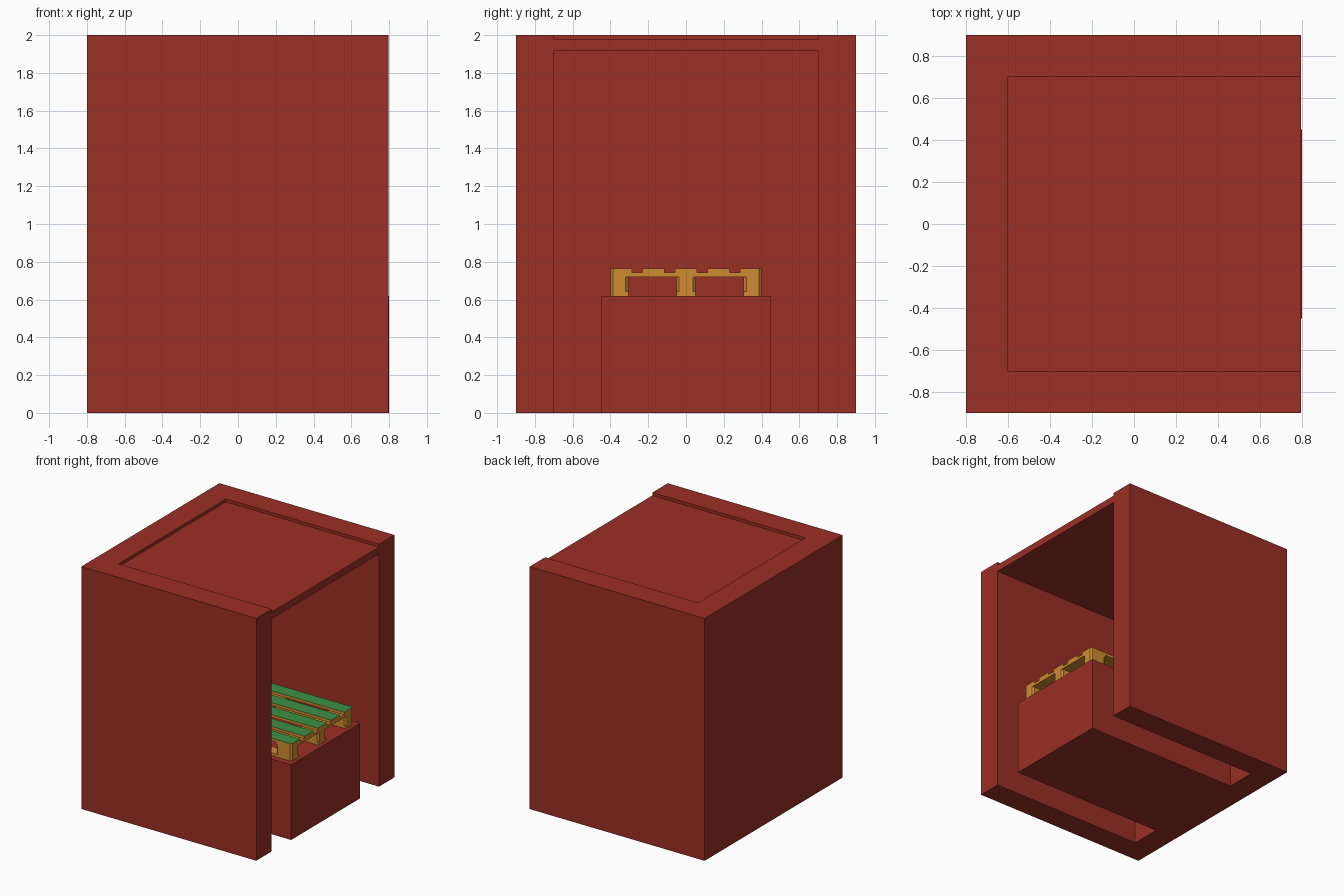
import bpy, bmesh

if "Cube" in bpy.data.objects:
    bpy.data.objects.remove(bpy.data.objects["Cube"])


def material(name, rgb):
    m = bpy.data.materials.new(name)
    m.diffuse_color = (*rgb, 1)
    m.use_nodes = True
    m.node_tree.nodes["Principled BSDF"].inputs["Base Color"].default_value = m.diffuse_color
    return m


RED = material("brick red", (0.33, 0.029, 0.019))
WOOD = material("pallet wood", (0.62, 0.26, 0.03))
GREEN = material("deck green", (0.043, 0.28, 0.06))


def prism(name, outline, z0, z1, mats):
    """Vertical prism; a second material, if given, colours the top face."""
    bm = bmesh.new()
    base = bm.faces.new([bm.verts.new((x, y, z0)) for x, y in outline])
    up = bmesh.ops.extrude_face_region(bm, geom=[base])["geom"]
    for v in up:
        if isinstance(v, bmesh.types.BMVert):
            v.co.z = z1
    bmesh.ops.recalc_face_normals(bm, faces=bm.faces)
    if len(mats) > 1:
        for f in bm.faces:
            f.material_index = int(f.normal.z > 0.9)
    me = bpy.data.meshes.new(name)
    bm.to_mesh(me)
    bm.free()
    for m in mats:
        me.materials.append(m)
    ob = bpy.data.objects.new(name, me)
    bpy.context.collection.objects.link(ob)
    return ob


def rect(x0, x1, y0, y1, cut=None, c=0.014):
    """Rectangle; cut(x, y) says which corners are chamfered by c."""
    pts = []
    for i, (x, y) in enumerate([(x0, y0), (x1, y0), (x1, y1), (x0, y1)]):
        if cut and cut(x, y):
            sx, sy = (c if x == x0 else -c), (c if y == y0 else -c)
            pair = [(x, y + sy), (x + sx, y)]
            pts += pair if i % 2 == 0 else pair[::-1]
        else:
            pts.append((x, y))
    return pts


# Booth: U-shaped walls open to +x, sunken roof, pedestal
F = 0.797
prism("booth_walls", [(-0.8, -0.9), (F, -0.9), (F, -0.7), (-0.6, -0.7),
                      (-0.6, 0.7), (F, 0.7), (F, 0.9), (-0.8, 0.9)], 0, 2, [RED])
prism("roof_panel", rect(-0.6, F, -0.7, 0.7), 1.918, 1.976, [RED])
prism("pedestal", rect(-0.6, 0.8, -0.45, 0.45), 0, 0.62, [RED])

# Pallet lying on the pedestal
X0, X1, Z = -0.43, 0.77, 0.62


def outer(x, y):
    return x in (X0, X1) and abs(y) == 0.4


def every(x, y):
    return True


rows = [(-0.4, -0.305), (-0.05, 0.05), (0.305, 0.4)]
cols = [(X0, X0 + 0.145), (0.17 - 0.0725, 0.17 + 0.0725), (X1 - 0.145, X1)]
for y0, y1 in rows:
    prism("bottom_board", rect(X0, X1, y0, y1, outer), Z, Z + 0.022, [WOOD])
    for x0, x1 in cols:
        prism("pallet_block", rect(x0, x1, y0, y1, every), Z + 0.022, Z + 0.1, [WOOD])
for x0, x1 in cols:
    prism("cross_board", rect(x0, x1, -0.4, 0.4, outer), Z + 0.1, Z + 0.122, [WOOD])
for y0, y1 in [(-0.4, -0.287), (-0.23, -0.115), (-0.058, 0.058),
               (0.115, 0.23), (0.287, 0.4)]:
    prism("deck_board", rect(X0, X1, y0, y1, outer), Z + 0.122, Z + 0.144, [WOOD, GREEN])
